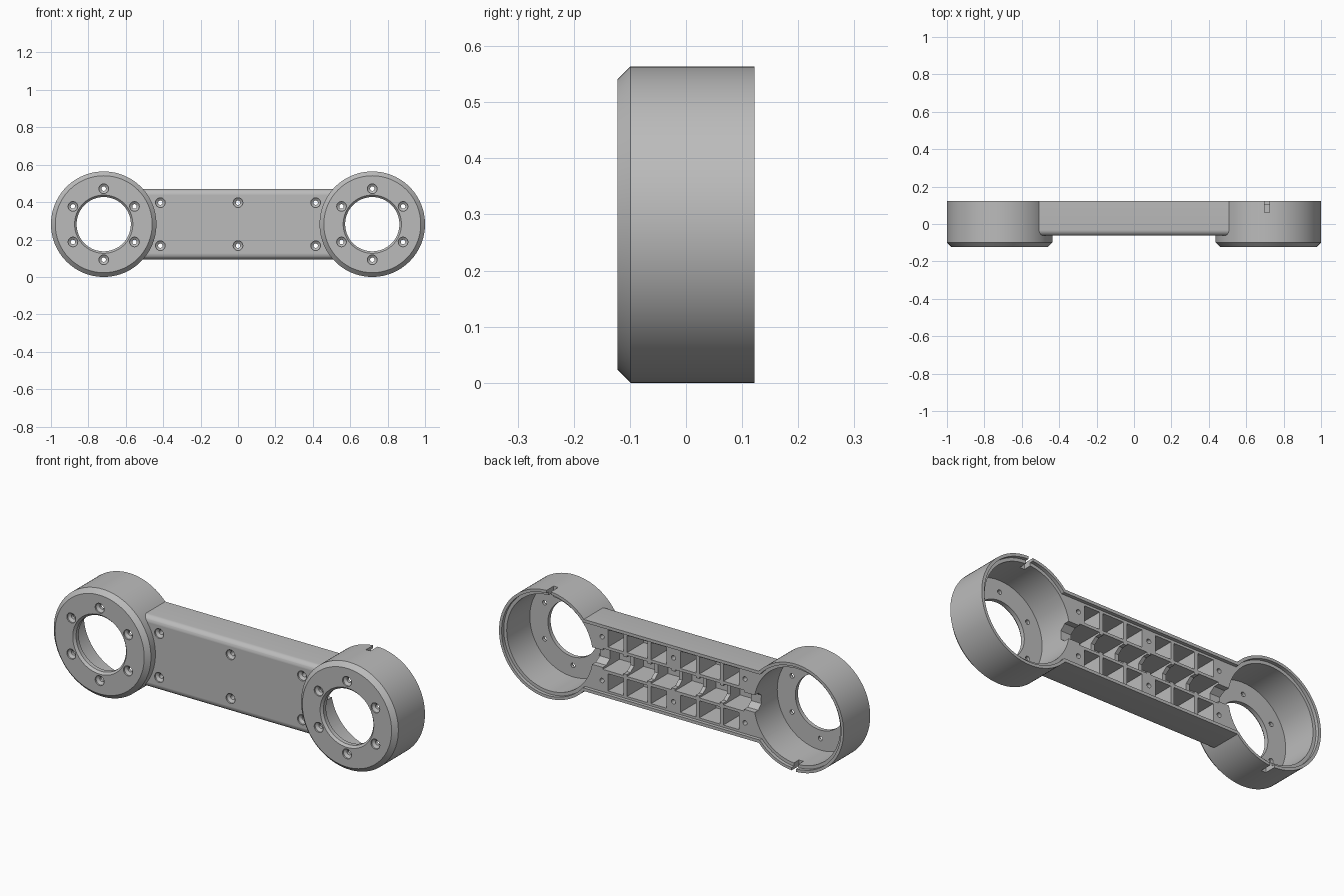
import bpy, bmesh, math
from mathutils import Vector

if "Cube" in bpy.data.objects:
    bpy.data.objects.remove(bpy.data.objects["Cube"])

RING_X, MID_Z, RADIUS = 0.718, 0.282, 0.282
FRONT, BACK, OVER = -0.122, 0.122, 0.14
BAR_FRONT, BAR_HALF = -0.062, 0.188
LEDGE = 0.104

grey = bpy.data.materials.new("plain grey")
grey.use_nodes = True
grey.diffuse_color = (0.5, 0.5, 0.5, 1)
grey.node_tree.nodes["Principled BSDF"].inputs["Base Color"].default_value = (0.5, 0.5, 0.5, 1)


def lathe(bm, profile, cx, cz, sides):
    """Closed solid turned about a y-parallel axis; profile is (radius, y)."""
    rings = []
    for r, y in profile:
        rings.append([bm.verts.new((cx + r * math.cos(a), y, cz + r * math.sin(a)))
                      for a in (math.tau * i / sides for i in range(sides))])
    for a, b in zip(rings, rings[1:]):
        for i in range(sides):
            j = (i + 1) % sides
            bm.faces.new((a[i], a[j], b[j], b[i]))
    bm.faces.new(rings[0])
    bm.faces.new(rings[-1])


def prism(bm, section, x0, x1):
    """Section of (y, height from the middle) extruded along x."""
    ends = [[bm.verts.new((x, y, MID_Z + h)) for y, h in section] for x in (x0, x1)]
    n = len(section)
    for i in range(n):
        j = (i + 1) % n
        bm.faces.new((ends[0][i], ends[0][j], ends[1][j], ends[1][i]))
    bm.faces.new(ends[0])
    bm.faces.new(ends[1])


def box(bm, x0, x1, y0, y1, h0, h1):
    prism(bm, [(y0, h0), (y1, h0), (y1, h1), (y0, h1)], x0, x1)


def finish(bm, name):
    bmesh.ops.recalc_face_normals(bm, faces=bm.faces[:])
    mesh = bpy.data.meshes.new(name)
    bm.to_mesh(mesh)
    bm.free()
    mesh.materials.append(grey)
    obj = bpy.data.objects.new(name, mesh)
    bpy.context.collection.objects.link(obj)
    return obj


def combine(body, tool, operation):
    tool.hide_render = True
    mod = body.modifiers.new(tool.name, "BOOLEAN")
    mod.operation, mod.solver, mod.object = operation, "EXACT", tool
    bpy.ops.object.modifier_apply(modifier=mod.name)
    bpy.data.objects.remove(tool)


# Connecting bar with rounded front edges
bm = bmesh.new()
fillet = 0.03
section = [(BACK, -BAR_HALF)]
for side in (-1, 1):
    arc = []
    for i in range(7):
        a = math.pi / 2 * i / 6
        arc.append((BAR_FRONT + fillet * (1 - math.sin(a)),
                    side * (BAR_HALF - fillet * (1 - math.cos(a)))))
    section += arc if side < 0 else arc[::-1]
section.append((BACK, BAR_HALF))
prism(bm, section, -0.6, 0.6)
body = finish(bm, "arm_housing")
bpy.context.view_layer.objects.active = body
body.select_set(True)

# Round end housings with chamfered front rims
bm = bmesh.new()
for s in (-1, 1):
    lathe(bm, [(RADIUS - 0.023, FRONT), (RADIUS, FRONT + 0.023), (RADIUS, BACK)],
          s * RING_X, MID_Z, 96)
combine(body, finish(bm, "end_housings"), "UNION")

# Front openings, hollow cups and stepped back rims
bm = bmesh.new()
for s in (-1, 1):
    lathe(bm, [(0.163, FRONT - 0.008), (0.145, -0.11), (0.145, -0.088), (0.25, -0.088),
               (0.25, LEDGE), (0.267, LEDGE), (0.267, OVER)], s * RING_X, MID_Z, 96)
combine(body, finish(bm, "cup_cutter"), "DIFFERENCE")

# Shallow lid recess along the back of the bar
bm = bmesh.new()
box(bm, -0.53, 0.53, LEDGE, OVER, -0.172, 0.172)
combine(body, finish(bm, "lid_recess_cutter"), "DIFFERENCE")

# Three rows of weight-saving pockets
bm = bmesh.new()
outer_cells = [(0.04, 0.13), (0.15, 0.27), (0.29, 0.38)]
middle_cells = [(0.01, 0.13), (0.15, 0.27), (0.29, 0.41)]
for s in (-1, 1):
    for a, b in outer_cells:
        for row in (-1, 1):
            box(bm, s * a, s * b, -0.035, OVER, row * 0.07, row * 0.16)
    for a, b in middle_cells:
        box(bm, s * a, s * b, -0.035, OVER, -0.055, 0.055)
combine(body, finish(bm, "pocket_cutter"), "DIFFERENCE")

# Cable channel through the middle ribs
bm = bmesh.new()
prism(bm, [(OVER, -0.045), (0.075, -0.045), (0.045, -0.022),
           (0.045, 0.022), (0.075, 0.045), (OVER, 0.045)], -0.52, 0.52)
combine(body, finish(bm, "channel_cutter"), "DIFFERENCE")

# Countersunk screw holes in the housings and the bar
bm = bmesh.new()


def screw_hole(x, z, front, back):
    lathe(bm, [(0.026, front - 0.01), (0.026, front + 0.008), (0.012, front + 0.018),
               (0.012, back)], x, z, 20)


for s in (-1, 1):
    for k in range(6):
        a = math.radians(30 + 60 * k)
        screw_hole(s * RING_X + 0.19 * math.cos(a), MID_Z + 0.19 * math.sin(a), FRONT, -0.07)
for x in (-0.415, 0, 0.415):
    for h in (-0.115, 0.115):
        screw_hole(x, MID_Z + h, BAR_FRONT, OVER)
combine(body, finish(bm, "screw_hole_cutter"), "DIFFERENCE")

# Rim notches: top of the left housing, bottom of the right one
bm = bmesh.new()
for s in (-1, 1):
    box(bm, s * 0.699, s * 0.725, 0.062, OVER, s * 0.23, s * 0.3)
combine(body, finish(bm, "notch_cutter"), "DIFFERENCE")

bpy.ops.object.shade_smooth_by_angle(angle=math.radians(30))
